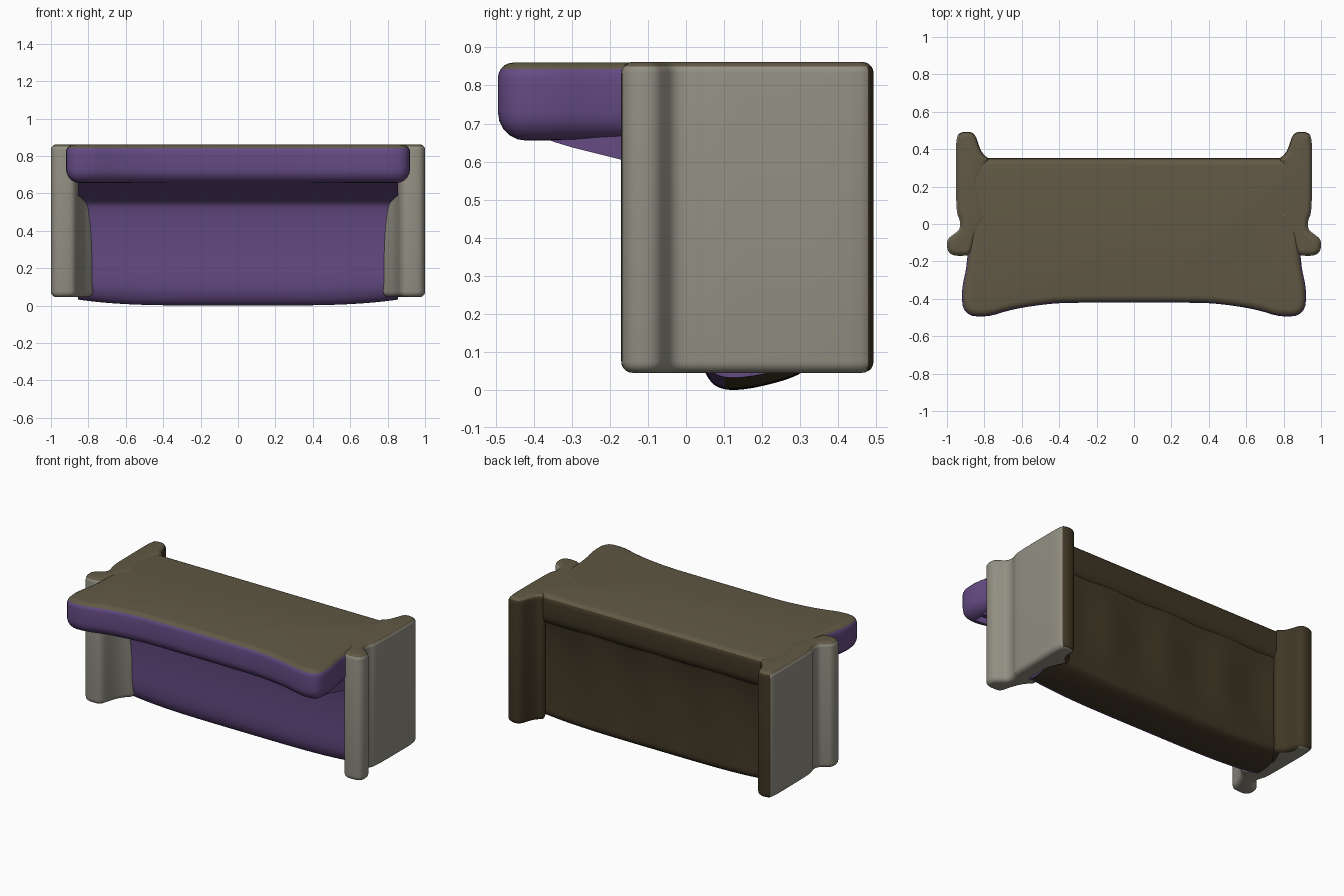
import bpy, bmesh, math
from mathutils import Vector

if "Cube" in bpy.data.objects:
    bpy.data.objects.remove(bpy.data.objects["Cube"])


def material(name, rgb):
    m = bpy.data.materials.new(name)
    m.diffuse_color = (*rgb, 1)
    m.use_nodes = True
    m.node_tree.nodes["Principled BSDF"].inputs["Base Color"].default_value = m.diffuse_color
    return m


MATS = [material("beige", (0.29, 0.275, 0.225)), material("olive", (0.12, 0.10, 0.06)),
        material("purple", (0.13, 0.07, 0.23)), material("brown", (0.05, 0.037, 0.018))]
BEIGE, OLIVE, PURPLE, BROWN = range(4)


def soften(pts, rounds=2):
    """Corner-cut a closed outline and return it counter-clockwise."""
    pts = [Vector(p) for p in pts]
    for _ in range(rounds):
        out = []
        for i, p in enumerate(pts):
            q = pts[(i + 1) % len(pts)]
            out += [p.lerp(q, 0.25), p.lerp(q, 0.75)]
        pts = out
    area = sum(p.cross(pts[(i + 1) % len(pts)]) for i, p in enumerate(pts))
    return pts if area > 0 else pts[::-1]


def inset(pts, d):
    out = []
    for i, p in enumerate(pts):
        t = (pts[(i + 1) % len(pts)] - pts[i - 1]).normalized()
        out.append(p + Vector((-t.y, t.x)) * d)
    return out


def loft(name, rings, paint, hidden=lambda c, n: False):
    """Skin closed rings, cap both ends, drop hidden faces, pick face materials."""
    bm = bmesh.new()
    vs = [[bm.verts.new(p) for p in r] for r in rings]
    for a, b in zip(vs, vs[1:]):
        for i in range(len(a)):
            j = (i + 1) % len(a)
            bm.faces.new((a[i], a[j], b[j], b[i]))
    bm.faces.new(vs[0][::-1])
    bm.faces.new(vs[-1])
    bmesh.ops.recalc_face_normals(bm, faces=bm.faces)
    for f in bm.faces:
        f.material_index = paint(f.calc_center_median(), f.normal)
    drop = [f for f in bm.faces if hidden(f.calc_center_median(), f.normal)]
    bmesh.ops.delete(bm, geom=drop, context='FACES')
    me = bpy.data.meshes.new(name)
    bm.to_mesh(me)
    bm.free()
    for m in MATS:
        me.materials.append(m)
    ob = bpy.data.objects.new(name, me)
    bpy.context.collection.objects.link(ob)
    bpy.ops.object.select_all(action='DESELECT')
    ob.select_set(True)
    bpy.context.view_layer.objects.active = ob
    bpy.ops.object.shade_smooth_by_angle(angle=math.radians(45))
    return ob


def rounded_prism(name, outline, bottom, top, r_low, r_high, paint,
                  hidden=lambda c, n: False, n=5):
    """Upright slab with rounded lower and upper rims."""
    pts = soften(outline)
    rings = []
    for k in range(n + 1):
        a = k / n * math.pi / 2
        z = bottom + r_low * (1 - math.cos(a))
        rings.append([(p.x, p.y, z) for p in inset(pts, r_low * (1 - math.sin(a)))])
    for k in range(n + 1):
        a = k / n * math.pi / 2
        z = top - r_high * (1 - math.sin(a))
        rings.append([(p.x, p.y, z) for p in inset(pts, r_high * (1 - math.cos(a)))])
    return loft(name, rings, paint, hidden)


# Countertop with flared front corners; its underside is closed by the body
half = [(0.3, -0.42), (0.45, -0.425), (0.65, -0.455), (0.79, -0.5), (0.91, -0.485),
        (0.925, -0.36), (0.89, -0.21), (0.885, 0.0), (0.885, 0.18), (0.885, 0.352),
        (0.70, 0.352), (0.3, 0.352)]
outline = half + [(-x, y) for x, y in reversed(half)]


def paint_top(c, n):
    if n.z > 0.6:
        return OLIVE
    return PURPLE if c.y < -0.1 else BROWN


rounded_prism("countertop", outline, 0.655, 0.86, 0.075, 0.04, paint_top,
              lambda c, n: n.z < -0.99)


# Side panels with a front post and a soft groove between them
side = [(0.84, 0.20), (0.80, 0.30), (0.77, 0.345), (0.81, 0.375), (0.83, 0.42), (0.845, 0.47),
        (0.87, 0.493), (0.92, 0.493), (0.953, 0.47), (0.952, 0.25), (0.95, 0.06), (0.93, 0.02),
        (0.93, -0.03), (0.965, -0.055), (0.998, -0.08), (1.002, -0.13), (0.98, -0.165),
        (0.93, -0.172), (0.87, -0.165), (0.85, -0.08), (0.82, -0.01), (0.76, 0.05), (0.84, 0.10)]


def paint_side(c, n):
    if n.z > 0.6:
        return OLIVE
    return BROWN if (n.y > 0.5 and c.y > 0.2) or (abs(c.x) < 0.86 and c.y > 0.15) else BEIGE


for label, s in (("right", 1), ("left", -1)):
    rounded_prism(label + "_side_panel", [(s * x, y) for x, y in side],
                  0.045, 0.862, 0.03, 0.03, paint_side)


# Body: sloped soffit, front panel, rounded foot and gently hollowed back
profile = soften([(-0.40, 0.70), (-0.39, 0.66), (-0.15, 0.60), (-0.01, 0.565), (0.015, 0.50),
                  (0.03, 0.30), (0.03, 0.10), (0.055, 0.03), (0.09, 0.0), (0.16, 0.0),
                  (0.28, 0.03), (0.325, 0.06), (0.325, 0.13), (0.325, 0.25), (0.325, 0.55),
                  (0.33, 0.65), (0.335, 0.70), (0.345, 0.75), (0.34, 0.80), (0.20, 0.80),
                  (-0.2, 0.78)])
rings = []
for k in range(49):
    x = -0.855 + 1.71 * k / 48
    ring = []
    for p in profile:
        y, z = p
        if y > 0.18 and 0.08 < z < 0.75:
            wave = math.sin(math.pi * (z - 0.08) / 0.67)
            y += (0.008 * math.cos(x * math.tau / 0.43) - 0.015) * wave
        if z < 0.3:
            z += 0.03 * abs(x / 0.84) ** 4 * (1 - z / 0.3)
        ring.append((x, y, z))
    rings.append(ring)
loft("front_and_back_body", rings,
     lambda c, n: PURPLE if c.y < 0.1 or abs(n.x) > 0.9 else BROWN,
     lambda c, n: c.z > 0.7 and n.z > 0.5)
